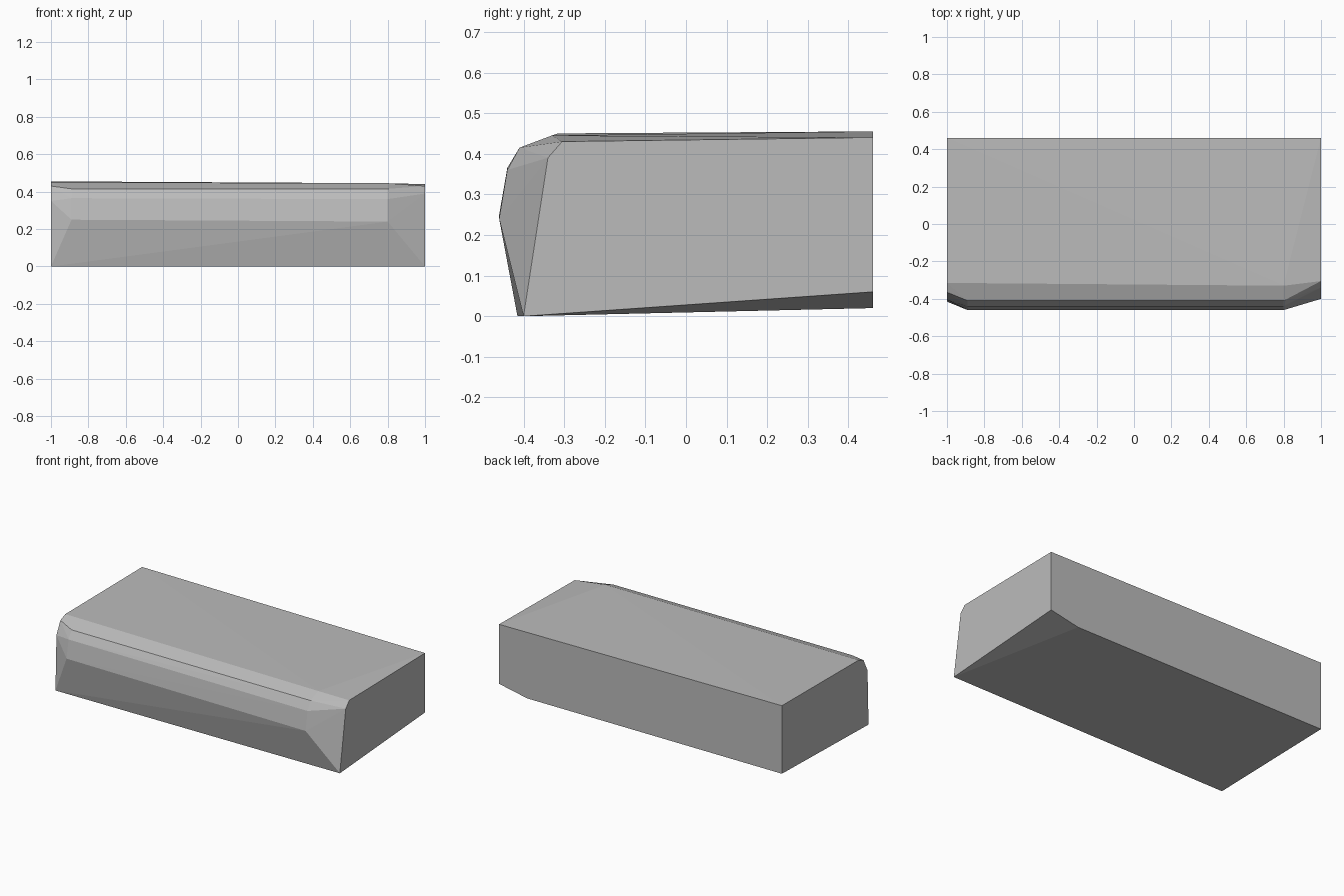
import bpy, bmesh

if "Cube" in bpy.data.objects:
    bpy.data.objects.remove(bpy.data.objects["Cube"])

# Cross-section corners (y, z) of the stone block at each station along x
SECTIONS = {
    -1.0: [(-0.415, 0.0), (-0.405, 0.35), (-0.365, 0.43), (-0.315, 0.45),
           (0.46, 0.455), (0.46, 0.02)],
    -0.89: [(-0.46, 0.25), (-0.44, 0.365), (-0.41, 0.415)],
    0.8: [(-0.46, 0.24), (-0.44, 0.36), (-0.41, 0.415), (-0.33, 0.445),
          (0.46, 0.02)],
    1.0: [(-0.40, 0.0), (-0.34, 0.39), (-0.305, 0.43),
          (0.46, 0.44), (0.46, 0.06)],
}

stone = bpy.data.materials.new("stone_grey")
stone.diffuse_color = (0.5, 0.5, 0.5, 1.0)
stone.use_nodes = True
stone.node_tree.nodes["Principled BSDF"].inputs["Base Color"].default_value = stone.diffuse_color

# Chipped slab: flat facets wrapped around the corners
bm = bmesh.new()
for x, corners in SECTIONS.items():
    for y, z in corners:
        bm.verts.new((x, y, z))
hull = bmesh.ops.convex_hull(bm, input=bm.verts[:])
loose = [v for v in bm.verts if not v.link_faces]
bmesh.ops.delete(bm, geom=loose, context='VERTS')
bmesh.ops.recalc_face_normals(bm, faces=bm.faces[:])

mesh = bpy.data.meshes.new("stone_block")
bm.to_mesh(mesh)
bm.free()
mesh.materials.append(stone)
block = bpy.data.objects.new("stone_block", mesh)
bpy.context.collection.objects.link(block)
